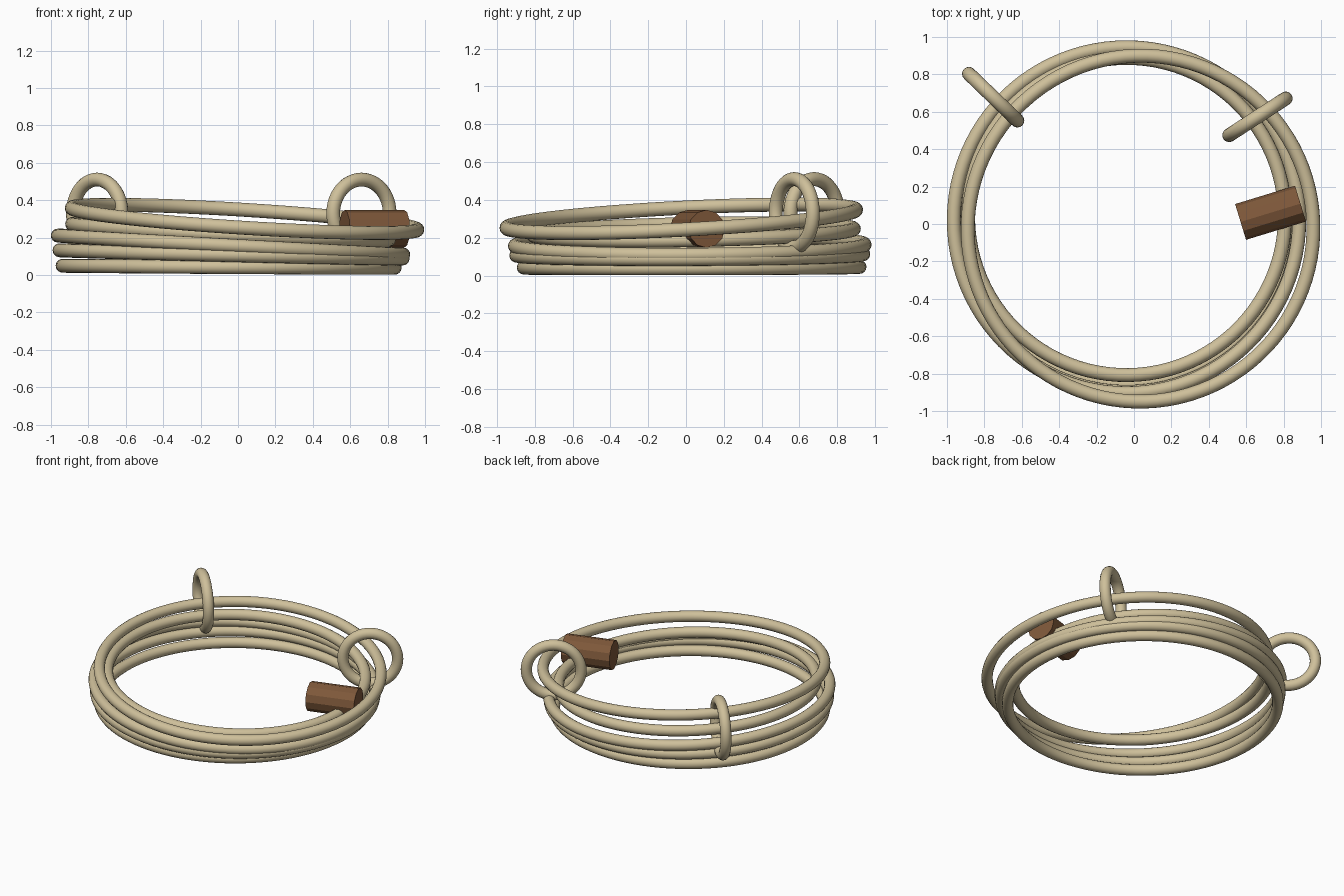
import bpy
from math import radians
from mathutils import Vector

cube = bpy.data.objects.get("Cube")
if cube:
    bpy.data.objects.remove(cube, do_unlink=True)


def make_material(name, rgb):
    mat = bpy.data.materials.new(name)
    mat.use_nodes = True
    color = (*rgb, 1)
    mat.diffuse_color = color
    mat.node_tree.nodes["Principled BSDF"].inputs["Base Color"].default_value = color
    return mat


rope = make_material("straw_rope", (0.62, 0.525, 0.325))
wood = make_material("brown_wood", (0.21, 0.098, 0.042))
THICK = 0.037


def rope_loop(name, center, radius, rotation, segments):
    """Closed round loop of rope."""
    bpy.ops.mesh.primitive_torus_add(
        major_radius=radius, minor_radius=THICK, major_segments=segments,
        minor_segments=16, location=center, rotation=rotation)
    obj = bpy.context.object
    obj.name = name
    obj.data.materials.append(rope)
    bpy.ops.object.shade_smooth()
    return obj


# Stacked coils: centre, outer radius, slope along x, slope along y
coils = [
    ((-0.05, 0.03, 0.044), 0.925, -0.006, 0.002),
    ((-0.037, 0.02, 0.11), 0.955, -0.024, 0.004),
    ((-0.04, 0.02, 0.16), 0.962, -0.055, 0.004),
    ((-0.04, 0.04, 0.23), 0.885, -0.05, 0.02),
    ((0.035, -0.025, 0.30), 0.963, -0.063, 0.052),
]
for i, (center, outer, slope_x, slope_y) in enumerate(coils):
    tilt = Vector((-slope_x, -slope_y, 1)).to_track_quat("Z", "Y").to_euler()
    rope_loop(f"coil_{i + 1}", center, outer - THICK, tilt, 96)

# Upright binding rings around the bundle
for name, x, y, turn in (("binding_ring_right", -0.753, 0.678, 136),
                         ("binding_ring_left", 0.66, 0.573, 33)):
    rope_loop(name, (x, y, 0.33), 0.18, (radians(90), 0, radians(turn)), 48)

# Faceted wooden toggle lying across the coils
bpy.ops.mesh.primitive_cylinder_add(
    vertices=12, radius=0.1, depth=0.335, location=(0.73, 0.06, 0.247),
    rotation=(0, radians(90), radians(17)))
toggle = bpy.context.object
toggle.name = "wooden_toggle"
toggle.data.materials.append(wood)
